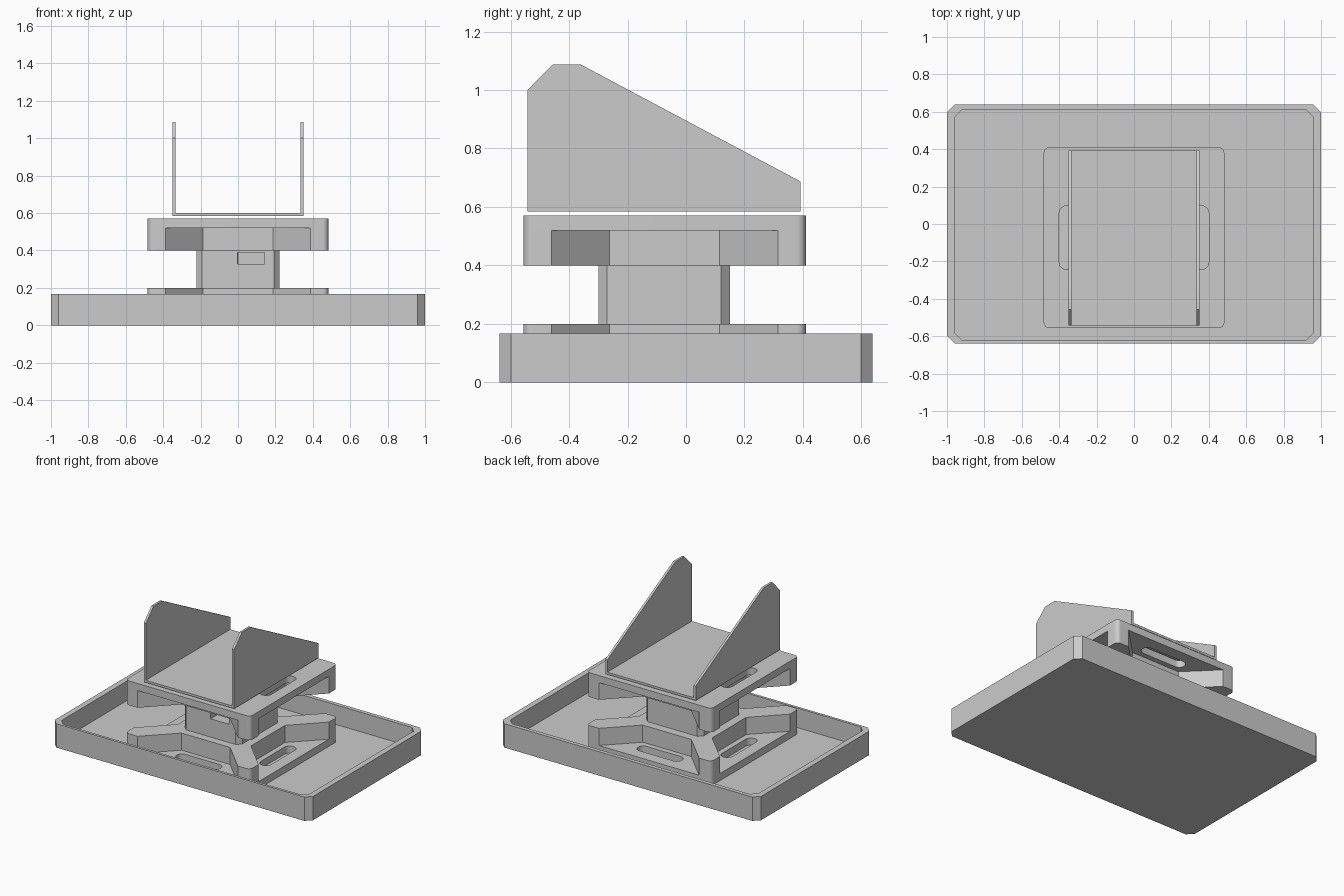
import bpy
import bmesh
from math import sin, cos, pi, radians

cube = bpy.data.objects.get("Cube")
if cube:
    bpy.data.objects.remove(cube, do_unlink=True)

grey = bpy.data.materials.new("plain_grey")
grey.use_nodes = True
colour = (0.6, 0.6, 0.6, 1)
grey.diffuse_color = colour
grey.node_tree.nodes["Principled BSDF"].inputs["Base Color"].default_value = colour

MID = -0.073     # y centre of the mount
HALF = 0.483     # half width of the mount plates


def corners(hx, hy, r, seg, cx=0, cy=0):
    """Four corner arcs of a rounded (seg > 1) or chamfered (seg = 1) rectangle."""
    arcs = []
    for q, (sx, sy) in enumerate([(1, 1), (-1, 1), (-1, -1), (1, -1)]):
        angles = [(q + i / seg) * pi / 2 for i in range(seg + 1)]
        arcs.append([(cx + sx * (hx - r) + r * cos(a),
                      cy + sy * (hy - r) + r * sin(a)) for a in angles])
    return arcs


def rect(*args):
    return sum(corners(*args), [])


def activate(ob):
    bpy.ops.object.select_all(action="DESELECT")
    ob.select_set(True)
    bpy.context.view_layer.objects.active = ob


def prism(name, loops, low, high, sideways=False):
    """Extrude outlines (later loops are holes) along z, or along x when sideways."""
    curve = bpy.data.curves.new(name, "CURVE")
    curve.dimensions = "2D"
    curve.fill_mode = "BOTH"
    curve.extrude = (high - low) / 2
    for loop in loops:
        spline = curve.splines.new("POLY")
        spline.points.add(len(loop) - 1)
        for p, (x, y) in zip(spline.points, loop):
            p.co = (x, y, 0, 1)
        spline.use_cyclic_u = True
    ob = bpy.data.objects.new(name, curve)
    bpy.context.collection.objects.link(ob)
    middle = (low + high) / 2
    if sideways:
        ob.rotation_euler = (pi / 2, 0, pi / 2)
        ob.location.x = middle
    else:
        ob.location.z = middle
    activate(ob)
    bpy.ops.object.convert(target="MESH")
    ob = bpy.context.view_layer.objects.active
    bm = bmesh.new()
    bm.from_mesh(ob.data)
    bmesh.ops.remove_doubles(bm, verts=bm.verts, dist=0.0001)
    bmesh.ops.recalc_face_normals(bm, faces=bm.faces)
    bm.to_mesh(ob.data)
    bm.free()
    ob.data.materials.clear()
    ob.data.materials.append(grey)
    bpy.ops.object.shade_smooth_by_angle(angle=radians(30))
    return ob


# Tray: floor and chamfered rim
outer = rect(1, 0.638, 0.04, 1)
prism("tray_floor", [outer], 0, 0.03)
prism("tray_rim", [outer, rect(0.96, 0.615, 0.04, 1, 0, -0.005)], 0.03, 0.167)

# Mount outlines: slotted plate and four-armed cross
arcs = corners(HALF, HALF, 0.03, 6, 0, MID)
plate = [sum(arcs, [])]
for s in (1, -1):
    plate.append(rect(0.04, 0.17, 0.039, 6, s * 0.36, MID))
    plate.append(rect(0.17, 0.04, 0.039, 6, 0, MID + s * 0.36))

cross = []
for q, arc in enumerate(arcs):
    cross += arc
    a = (q + 1) * pi / 2
    for out, along in [(HALF, -0.388), (0.283, -0.188), (0.283, 0.188), (HALF, 0.388)]:
        cross.append((out * cos(a) - along * sin(a),
                      MID + out * sin(a) + along * cos(a)))

prism("lower_mount_plate", plate, 0.03, 0.08)
prism("lower_mount_cross", [cross], 0.08, 0.2)
prism("upper_mount_cross", [cross], 0.4, 0.52)
prism("upper_mount_plate", plate, 0.52, 0.57)

# Post with a rectangular pocket in the front
post = prism("post", [rect(0.222, 0.225, 0.03, 1, 0, -0.075)], 0.2, 0.4)
cutter = prism("pocket_cutter", [rect(0.072, 0.15, 0.001, 1, 0.07, -0.3)], 0.328, 0.388)
cutter.hide_render = True
cut = post.modifiers.new("pocket", "BOOLEAN")
cut.operation = "DIFFERENCE"
cut.solver = "EXACT"
cut.object = cutter
activate(post)
bpy.ops.object.modifier_apply(modifier=cut.name)
bpy.data.objects.remove(cutter, do_unlink=True)

# Cradle: thin floor between two sloped cheeks
back, front, base = 0.392, -0.542, 0.585
cheek = [(front, base), (front, 1.0), (-0.457, 1.087), (-0.36, 1.087),
         (back, 0.687), (back, base)]
prism("left_cheek", [cheek], 0.334, 0.35, True)
prism("right_cheek", [cheek], -0.35, -0.334, True)
prism("cradle_floor", [[(-0.334, front), (0.334, front), (0.334, back), (-0.334, back)]],
      base, 0.601)
